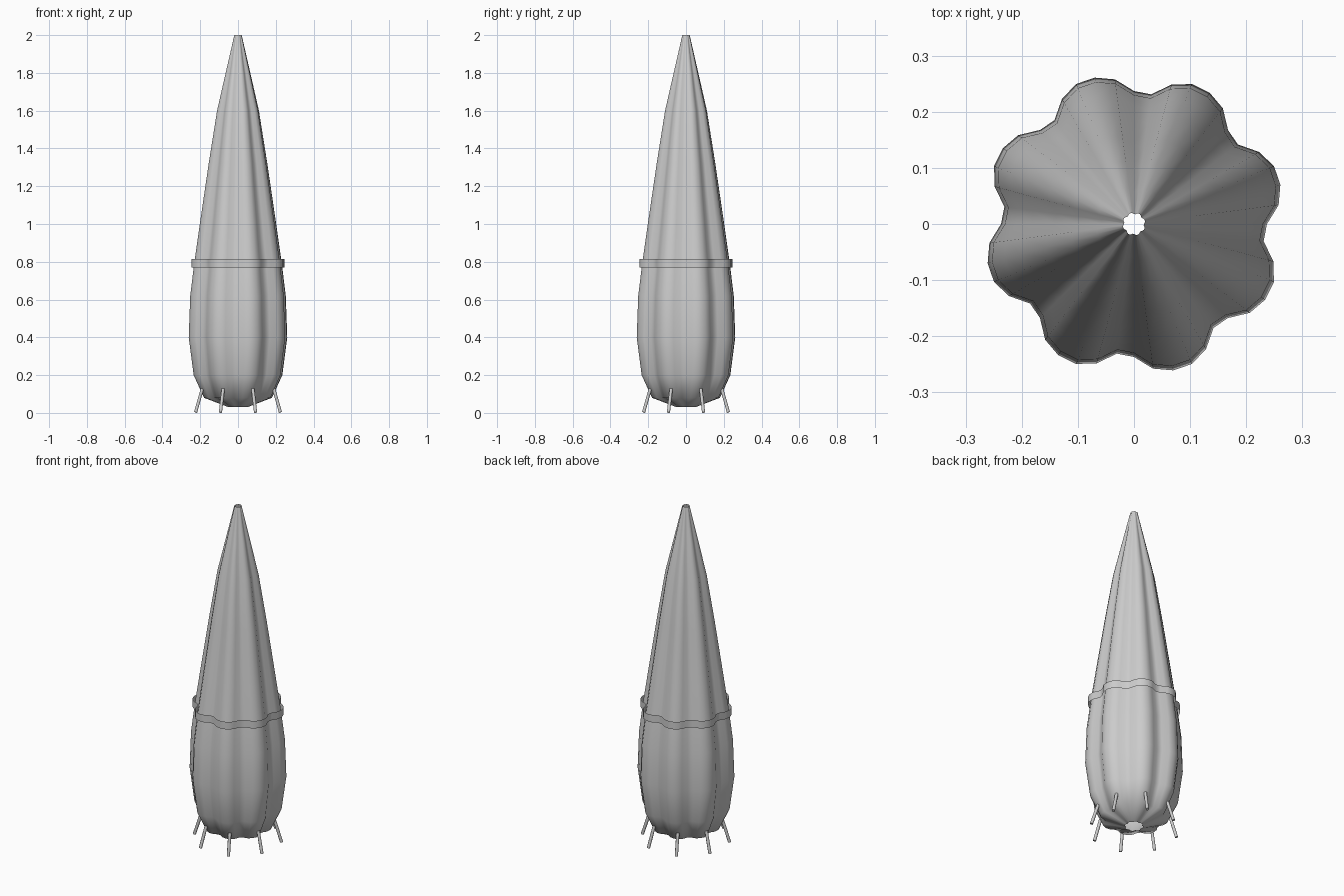
import bpy, bmesh, math
from mathutils import Vector

if "Cube" in bpy.data.objects:
    bpy.data.objects.remove(bpy.data.objects["Cube"])

def material(name, c):
    m = bpy.data.materials.new(name)
    m.diffuse_color = (c, c, c, 1)
    m.use_nodes = True
    m.node_tree.nodes["Principled BSDF"].inputs["Base Color"].default_value = m.diffuse_color
    return m

grey = material("plain grey", 0.6)

# One lobe of the fluted cross-section (repeated 8 times, 7.5 degree steps)
LOBE = [0.237, 0.26, 0.27, 0.27, 0.257, 0.233]
N = len(LOBE) * 8

def finish(name, bm):
    bmesh.ops.recalc_face_normals(bm, faces=bm.faces[:])
    me = bpy.data.meshes.new(name)
    bm.to_mesh(me)
    bm.free()
    me.materials.append(grey)
    ob = bpy.data.objects.new(name, me)
    bpy.context.collection.objects.link(ob)
    return ob

def lobed_shell(name, profile):
    """Open fluted tube; profile is a list of (scale, z)."""
    bm = bmesh.new()
    rings = []
    for s, z in profile:
        ring = []
        for i in range(N):
            a = 2 * math.pi * i / N
            r = LOBE[i % len(LOBE)] * s
            ring.append(bm.verts.new((r * math.cos(a), r * math.sin(a), z)))
        rings.append(ring)
    for lo, hi in zip(rings, rings[1:]):
        for i in range(N):
            j = (i + 1) % N
            bm.faces.new((lo[i], lo[j], hi[j], hi[i])).smooth = True
    return finish(name, bm)

# Fluted body, open at the base and at the tip
lobed_shell("body", [(0.19, 0.03), (0.69, 0.08), (0.90, 0.20), (1.0, 0.40),
                     (0.97, 0.62), (0.885, 0.80), (0.775, 1.0), (0.595, 1.32),
                     (0.425, 1.6), (0.25, 1.8), (0.075, 2.0)])

# Thin band around the body
lobed_shell("band", [(0.945, 0.77), (0.945, 0.815)])

# Eight splayed legs
for k in range(8):
    a = math.radians(22.5 + 45 * k)
    d = Vector((math.cos(a), math.sin(a), 0))
    top = d * 0.205 + Vector((0, 0, 0.127))
    foot = d * 0.243 + Vector((0, 0, 0.003))
    axis = top - foot
    bm = bmesh.new()
    bmesh.ops.create_cone(bm, cap_ends=True, segments=8, radius1=0.009,
                          radius2=0.009, depth=axis.length)
    for f in bm.faces:
        f.smooth = len(f.verts) == 4
    leg = finish("leg_%d" % (k + 1), bm)
    leg.location = (top + foot) / 2
    leg.rotation_mode = 'QUATERNION'
    leg.rotation_quaternion = axis.to_track_quat('Z', 'Y')
